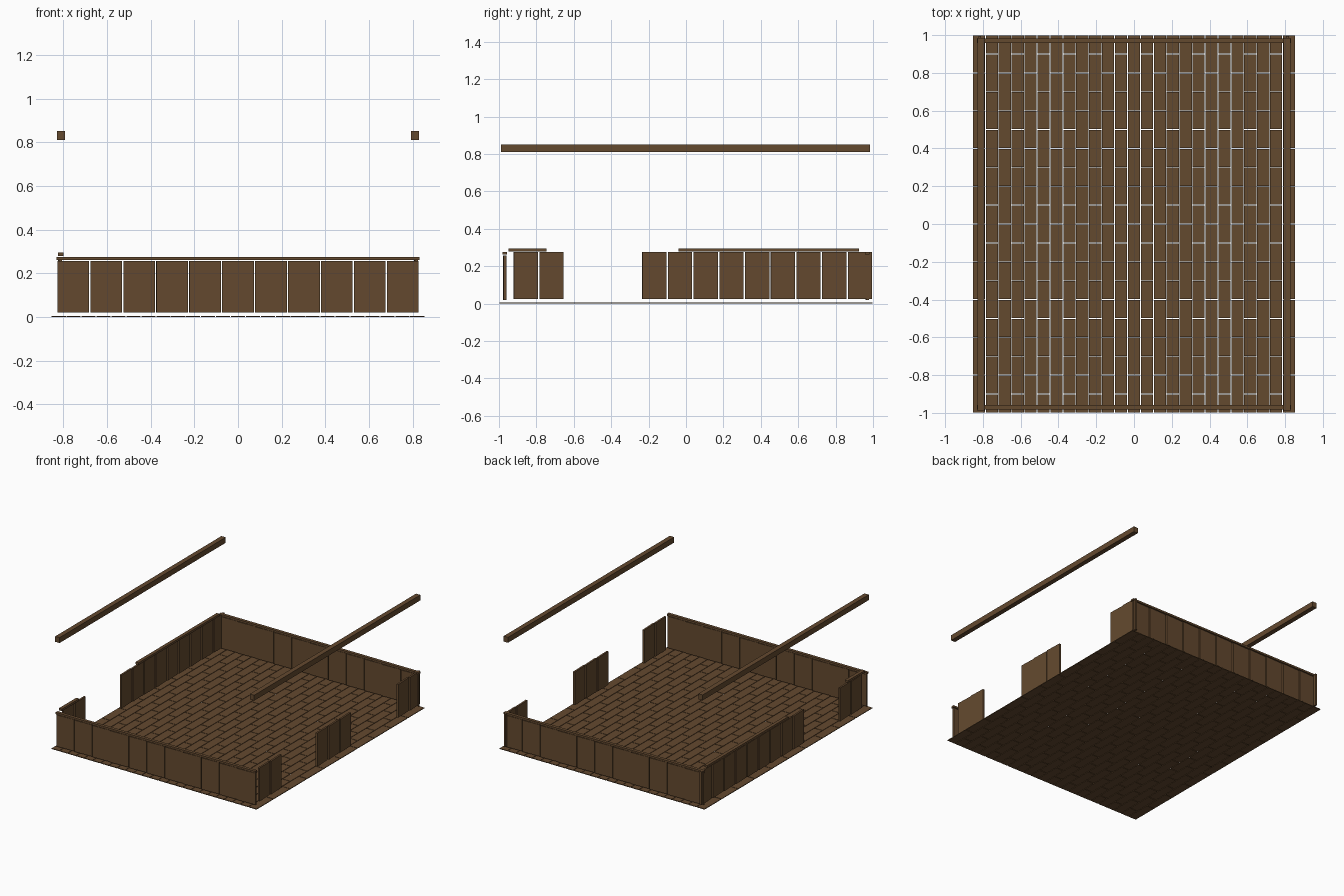
import bpy, bmesh
from math import radians
from mathutils import Matrix, Vector

if "Cube" in bpy.data.objects:
    bpy.data.objects.remove(bpy.data.objects["Cube"])

wood = bpy.data.materials.new("brown wood")
wood.diffuse_color = (0.127, 0.067, 0.028, 1)
wood.use_nodes = True
wood.node_tree.nodes["Principled BSDF"].inputs["Base Color"].default_value = wood.diffuse_color


def boxes(name, items):
    """One object from boxes given as (low corner, high corner, yaw in degrees)."""
    bm = bmesh.new()
    for lo, hi, yaw in items:
        lo, hi = Vector(lo), Vector(hi)
        m = (Matrix.Translation((lo + hi) / 2)
             @ Matrix.Rotation(radians(yaw), 4, 'Z')
             @ Matrix.Diagonal((*(hi - lo), 1)))
        bmesh.ops.create_cube(bm, size=1, matrix=m)
    mesh = bpy.data.meshes.new(name)
    bm.to_mesh(mesh)
    bm.free()
    mesh.materials.append(wood)
    ob = bpy.data.objects.new(name, mesh)
    bpy.context.collection.objects.link(ob)
    return ob


# Floor: 25 columns of short boards, every other column shifted half a board
W, GAP, TOP = 1.71 / 25, 0.002, 0.005
boards = []
for c in range(25):
    x0 = -0.855 + c * W
    cuts = [-1 + 0.2 * i for i in range(11)]
    if c % 2:
        cuts = [-1] + [-0.9 + 0.2 * i for i in range(10)] + [1]
    for a, b in zip(cuts, cuts[1:]):
        boards.append(((x0 + GAP, a + GAP, 0), (x0 + W - GAP, b - GAP, TOP), 0))
boxes("floor_boards", boards)

# Front and back walls: 11 boards each under a thin rail
P = 1.66 / 11
for name, s in (("front", -1), ("back", 1)):
    y = 0.97 * s
    boxes(name + "_wall_boards",
          [((-0.83 + i * P + 0.003, y - 0.007, 0.02),
            (-0.83 + (i + 1) * P - 0.003, y + 0.007, 0.257), 2) for i in range(11)])
    boxes(name + "_wall_rail", [((-0.83, y - 0.012, 0.262), (0.83, y + 0.012, 0.276), 0)])

# Side walls: boards on a common spacing, with openings left out
Q = 0.1374
sides = {
    "left": (-0.815, [0, 1] + list(range(5, 14))),
    "right": (0.815, [0, 1, 5, 6, 7, 12, 13]),
}
for name, (x, slots) in sides.items():
    boxes(name + "_wall_boards",
          [((x - 0.007, -0.925 + i * Q + 0.004, 0.025),
            (x + 0.007, -0.925 + (i + 1) * Q - 0.004, 0.275), 2) for i in slots])

# Hand rails on the left wall only
boxes("left_wall_rails", [((-0.825, a, 0.28), (-0.8, b, 0.296), 0)
                          for a, b in ((-0.95, -0.745), (-0.04, 0.925))])

# Long overhead beams
for name, s in (("left", -1), ("right", 1)):
    boxes(name + "_overhead_beam",
          [((0.81 * s - 0.018, -0.99, 0.81), (0.81 * s + 0.018, 0.985, 0.851), 0)])
